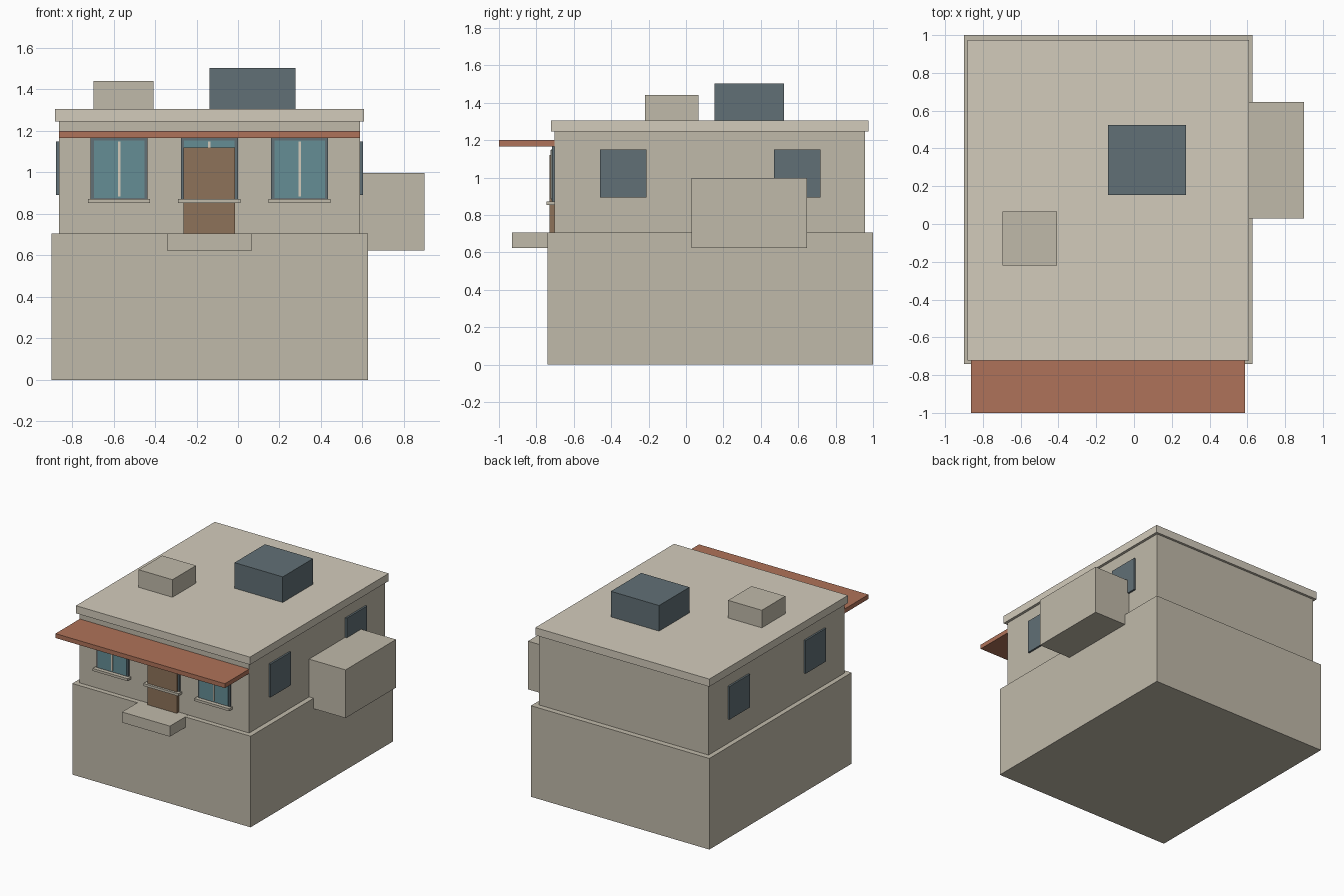
import bpy

if "Cube" in bpy.data.objects:
    bpy.data.objects.remove(bpy.data.objects["Cube"])


def material(name, rgb):
    m = bpy.data.materials.new(name)
    m.diffuse_color = (*rgb, 1)
    m.use_nodes = True
    m.node_tree.nodes["Principled BSDF"].inputs["Base Color"].default_value = m.diffuse_color
    return m


WALL = material("wall", (0.53, 0.49, 0.40))
SLAB = material("roof_slab", (0.65, 0.60, 0.50))
TILE = material("terracotta", (0.43, 0.17, 0.10))
DARK = material("dark_panel", (0.12, 0.16, 0.18))
GLASS = material("glass", (0.13, 0.27, 0.30))
WOOD = material("wood", (0.27, 0.17, 0.10))


def box(name, x, y, z, mat):
    """Box from (min, max) pairs on each axis."""
    bpy.ops.mesh.primitive_cube_add(size=1, location=[sum(r) / 2 for r in (x, y, z)])
    ob = bpy.context.object
    ob.name = name
    ob.scale = [r[1] - r[0] for r in (x, y, z)]
    bpy.ops.object.transform_apply(location=False, rotation=False, scale=True)
    ob.data.materials.append(mat)
    return ob


# Main masses
BX, BY = (-0.863, 0.588), (-0.703, 0.957)
box("base", (-0.90, 0.627), (-0.741, 1.0), (0, 0.705), WALL)
box("upper_storey", BX, BY, (0.705, 1.246), WALL)
box("roof", (-0.882, 0.608), (-0.722, 0.975), (1.246, 1.305), SLAB)
box("awning", BX, (-1.0, BY[0]), (1.166, 1.2), TILE)
box("side_annex", (0.58, 0.90), (0.03, 0.647), (0.624, 0.997), WALL)
box("door_step", (-0.342, 0.068), (-0.93, -0.703), (0.624, 0.706), WALL)

# Rooftop boxes
box("skylight", (-0.137, 0.276), (0.153, 0.525), (1.305, 1.503), DARK)
box("chimney", (-0.696, -0.407), (-0.22, 0.067), (1.305, 1.441), WALL)

# Front door
box("front_door", (-0.263, -0.014), (-0.729, BY[0]), (0.706, 1.12), WOOD)

# Front windows: frame, pane, mullion and sill
for i in range(3):
    c = -0.573 + 0.435 * i

    def part(name, w, y, z, mat):
        box(f"{name}_{i + 1}", (c - w, c + w), (y, BY[0]), z, mat)

    part("window_frame", 0.137, -0.716, (0.867, 1.166), DARK)
    part("window_pane", 0.122, -0.720, (0.876, 1.153), GLASS)
    part("window_mullion", 0.006, -0.724, (0.884, 1.148), SLAB)
    part("window_sill", 0.150, -0.746, (0.852, 0.871), WALL)

# Side windows on both walls
for side, x in (("right", (BX[1], 0.602)), ("left", (-0.877, BX[0]))):
    for pos, y in (("front", (-0.46, -0.212)), ("back", (0.471, 0.719))):
        box(f"{side}_{pos}_window", x, y, (0.892, 1.149), DARK)
